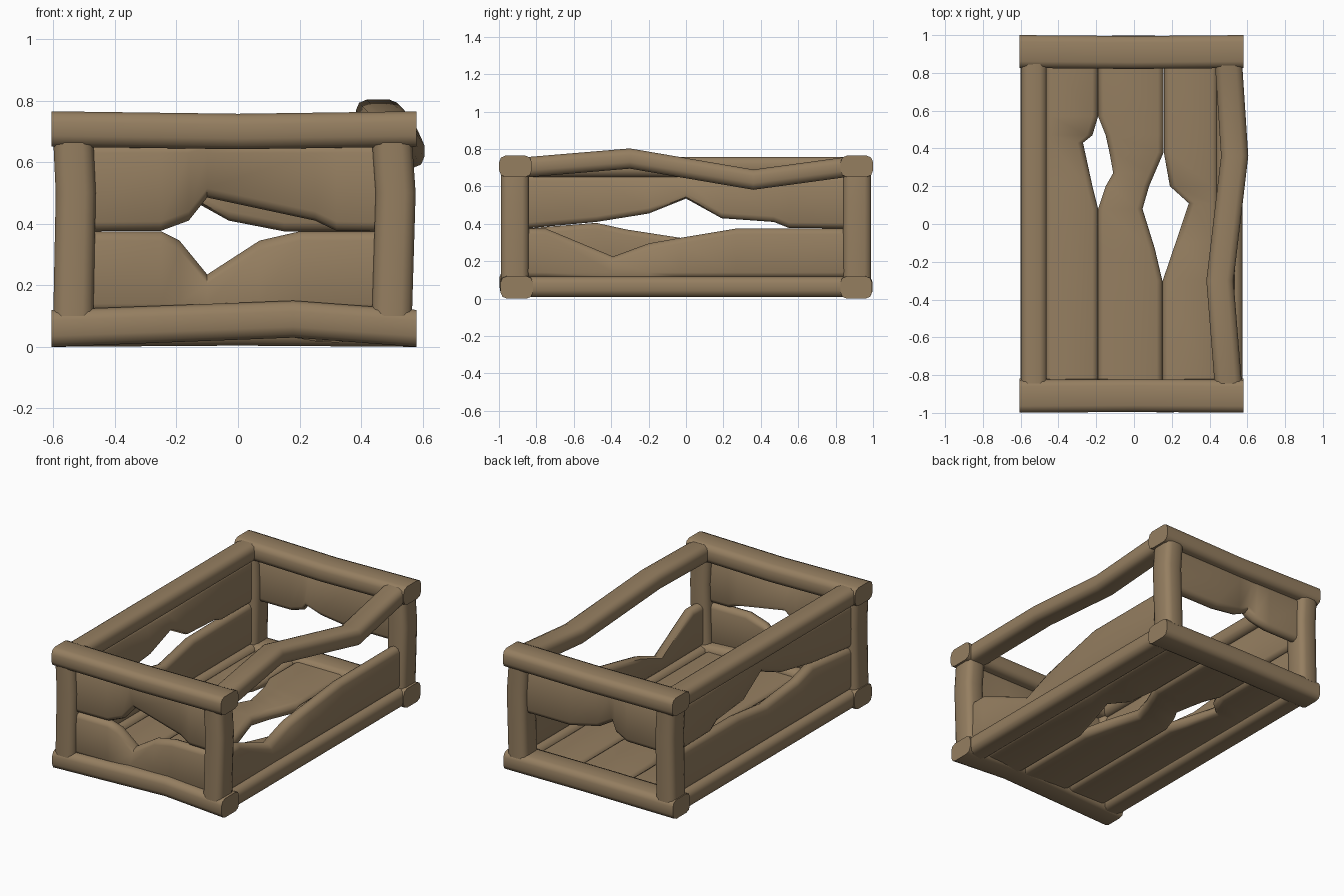
import bpy, bmesh, math
from mathutils import Vector

if "Cube" in bpy.data.objects:
    bpy.data.objects.remove(bpy.data.objects["Cube"])

wood = bpy.data.materials.new("worn wood")
wood.diffuse_color = (0.30, 0.21, 0.118, 1)
wood.use_nodes = True
wood.node_tree.nodes["Principled BSDF"].inputs["Base Color"].default_value = wood.diffuse_color

# (u, v, w) -> xyz for each way a timber can lie
MAPS = {
    "across": lambda u, v, w: (u, w, v),   # runs along x, v is height
    "along": lambda u, v, w: (w, u, v),    # runs along y, v is height
    "floor": lambda u, v, w: (v, u, w),    # runs along y, v is x
    "post": lambda u, v, w: (v, w, u),     # runs along z, v is x
}


def timber(name, lie, stations, half, c):
    """Loft a rounded rectangle; station = (u, v0, v1, w at v0, w at v1)."""
    bm = bmesh.new()
    rings = []
    for u, v0, v1, w0, w1 in stations:
        ring = []
        r = min(c, (v1 - v0) * 0.45, half * 0.95)
        corners = [(v1 - r, half - r, 0), (v0 + r, half - r, 90),
                   (v0 + r, r - half, 180), (v1 - r, r - half, 270)]
        for cv, cw, a0 in corners:
            for k in range(3):
                a = math.radians(a0 + 45 * k)
                v, w = cv + r * math.cos(a), cw + r * math.sin(a)
                w += w0 + (w1 - w0) * (v - v0) / (v1 - v0)
                ring.append(bm.verts.new(Vector(MAPS[lie](u, v, w))))
        rings.append(ring)
    n = len(rings[0])
    for a, b in zip(rings, rings[1:]):
        for i in range(n):
            j = (i + 1) % n
            bm.faces.new((a[i], a[j], b[j], b[i]))
    bm.faces.new(rings[0])
    bm.faces.new(rings[-1])
    bmesh.ops.recalc_face_normals(bm, faces=bm.faces)
    for f in bm.faces:
        f.smooth = True
    for e in bm.edges:
        e.smooth = e.calc_face_angle(0) < math.radians(50)
    me = bpy.data.meshes.new(name)
    bm.to_mesh(me)
    bm.free()
    me.materials.append(wood)
    ob = bpy.data.objects.new(name, me)
    bpy.context.collection.objects.link(ob)


def beam(name, lie, pts, height, half):
    """pts = (u, v bottom, w centre)"""
    timber(name, lie, [(u, v, v + height, w, w) for u, v, w in pts], half, 0.035)


def plank(name, lie, pts, fixed, w, push, low, half=0.035):
    """Plank with one straight edge at 'fixed' and a broken edge through pts (u, v);
    the broken edge is pushed sideways where it departs from its end height."""
    base = pts[0][1]
    st = []
    for u, v in pts:
        s = w + push * min(1, abs(v - base) / 0.1)
        st.append((u, fixed, v, w, s) if low else (u, v, fixed, s, w))
    timber(name, lie, st, half, 0.03)


# front and back rails
beam("front_top_rail", "across", [(-.605, .65, -.912), (0, .642, -.908), (.58, .65, -.912)], .115, .087)
beam("back_top_rail", "across", [(-.605, .65, .913), (0, .642, .908), (.58, .65, .913)], .115, .087)
beam("front_bottom_rail", "across", [(-.605, 0, -.905), (.18, .03, -.91), (.58, 0, -.905)], .12, .087)
beam("back_bottom_rail", "across", [(-.605, 0, .91), (0, .004, .912), (.58, 0, .91)], .12, .085)

# corner posts
for yname, y in (("front", -.915), ("back", .915)):
    for xname, x, d in (("left", -.6, .008), ("right", .435, .012)):
        beam(f"{yname}_{xname}_post", "post",
             [(.1, x, y), (.5, x + d, y), (.67, x, y)], .13, .075)

# long side rails, the right top one bent
for xname, x in (("left", -.53), ("right", .505)):
    beam(f"{xname}_bottom_rail", "along", [(-.86, .008, x), (.86, .008, x)], .11, .07)
beam("left_top_rail", "along", [(-.86, .65, -.53), (.86, .65, -.53)], .108, .068)
beam("right_top_rail", "along", [(-.86, .648, .5), (-.3, .695, .455), (.36, .582, .533), (.86, .65, .5)], .108, .072)

# left side planks
plank("left_upper_plank", "along",
      [(-.86, .375), (-.48, .41), (-.2, .455), (0, .535), (.19, .43), (.47, .41), (.55, .378), (.86, .375)],
      .66, -.53, .04, False)
plank("left_lower_plank", "along",
      [(-.86, .375), (-.48, .405), (-.32, .37), (-.03, .325), (.27, .37), (.86, .375)],
      .11, -.53, .04, True)

# right side plank
plank("right_lower_plank", "along",
      [(-.86, .375), (-.75, .375), (-.39, .225), (-.2, .295), (-.03, .325), (.27, .375), (.86, .375)],
      .11, .505, -.04, True)

# front planks
plank("front_upper_plank", "across",
      [(-.5, .375), (-.25, .377), (-.16, .41), (-.1, .485), (.25, .41), (.32, .377), (.46, .375)],
      .66, -.915, .05, False)
plank("front_lower_plank", "across",
      [(-.5, .375), (-.25, .375), (-.19, .345), (-.1, .235), (.07, .345), (.2, .375), (.46, .375)],
      .11, -.915, .05, True)

# back plank
plank("back_upper_plank", "across",
      [(-.5, .375), (-.25, .377), (-.16, .41), (-.12, .46), (-.03, .41), (.15, .375), (.46, .375)],
      .66, .915, -.05, False)

# floor planks
plank("floor_left_plank", "floor",
      [(-.88, -.19), (.08, -.19), (.2, -.22), (.43, -.27), (.47, -.22), (.57, -.19), (.88, -.19)],
      -.47, .065, -.02, True)
plank("floor_right_plank", "floor",
      [(-.88, .152), (-.3, .152), (-.1, .22), (.11, .29), (.2, .19), (.38, .158), (.88, .158)],
      .445, .065, -.02, False)
middle = [(-.88, -.19, .15), (-.3, -.19, .15), (-.13, -.19, .11), (.08, -.19, .045),
          (.2, -.15, .08), (.27, -.11, .11), (.38, -.13, .157), (.47, -.15, .157),
          (.57, -.19, .157), (.88, -.19, .157)]
timber("floor_middle_plank", "floor", [(u, a, b, .065, .065) for u, a, b in middle], .035, .03)
